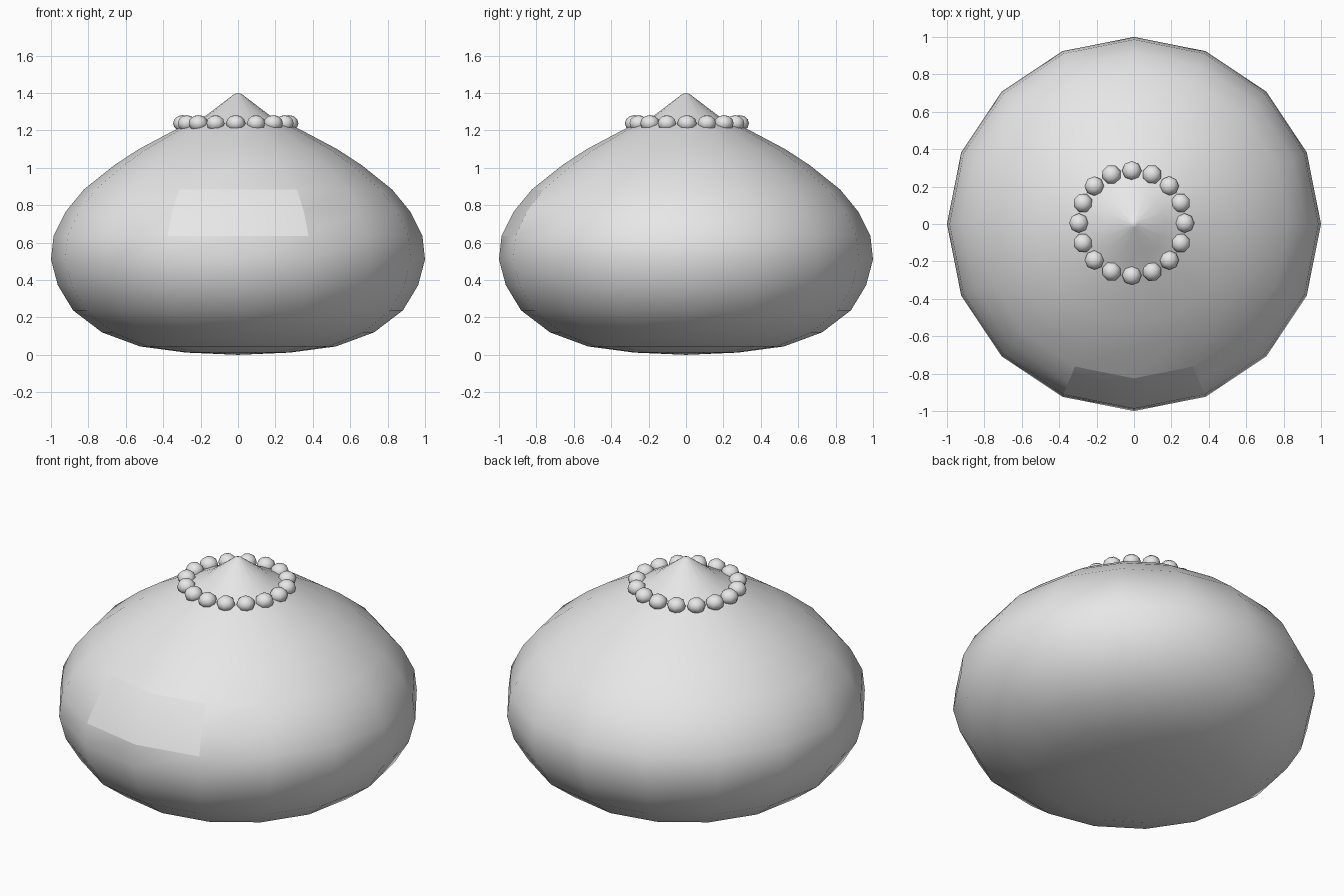
import bpy, bmesh, math
from mathutils import Matrix

if "Cube" in bpy.data.objects:
    bpy.data.objects.remove(bpy.data.objects["Cube"])

SIDES = 16
# (radius, height) from the underside up to the pointed top
PROFILE = [(0, 0), (0.278, 0.012), (0.524, 0.045), (0.727, 0.12), (0.882, 0.238),
           (0.963, 0.372), (1.0, 0.51), (0.986, 0.635), (0.92, 0.767), (0.825, 0.883),
           (0.663, 1.013), (0.53, 1.10), (0.33, 1.206), (0.17, 1.28), (0.02, 1.394), (0, 1.4)]
PANEL_ROWS = (7, 8)        # profile rows of the front panel
PANEL_COLS = (11, 12)      # two columns around the front

grey = bpy.data.materials.new("plain grey")
grey.diffuse_color = (0.8, 0.8, 0.8, 1)
grey.use_nodes = True
grey.node_tree.nodes["Principled BSDF"].inputs["Base Color"].default_value = grey.diffuse_color


def finish(name, bm):
    mesh = bpy.data.meshes.new(name)
    bm.to_mesh(mesh)
    bm.free()
    mesh.materials.append(grey)
    for p in mesh.polygons:
        p.use_smooth = True
    ob = bpy.data.objects.new(name, mesh)
    bpy.context.collection.objects.link(ob)
    return ob


def lathe(name, keep):
    """Spin the profile, keeping only the cells that pass the rule."""
    bm = bmesh.new()
    rings = []
    for r, z in PROFILE:
        if r == 0:
            rings.append([bm.verts.new((0, 0, z))] * SIDES)
        else:
            rings.append([bm.verts.new((r * math.cos(a), r * math.sin(a), z))
                          for a in (2 * math.pi * i / SIDES for i in range(SIDES))])
    for j in range(len(PROFILE) - 1):
        for i in range(SIDES):
            if keep(j, i):
                k = (i + 1) % SIDES
                quad = [rings[j][i], rings[j][k], rings[j + 1][k], rings[j + 1][i]]
                bm.faces.new(list(dict.fromkeys(quad)))
    bmesh.ops.delete(bm, geom=[v for v in bm.verts if not v.link_faces], context='VERTS')
    return finish(name, bm)


def in_panel(j, i):
    return j in PANEL_ROWS and i in PANEL_COLS


# Rounded body and the separate panel set into its front
lathe("body", lambda j, i: not in_panel(j, i))
lathe("front_panel", in_panel)

# Ring of beads round the neck
bm = bmesh.new()
for i in range(16):
    a = 2 * math.pi * i / 16
    place = Matrix.Translation((0.283 * math.cos(a) - 0.012, 0.28 * math.sin(a) + 0.005, 1.238))
    bmesh.ops.create_uvsphere(bm, u_segments=8, v_segments=6, radius=1,
                              matrix=place @ Matrix.Rotation(a, 4, 'Z') @ Matrix.Diagonal((0.052, 0.052, 0.044, 1)))
finish("bead_ring", bm)
